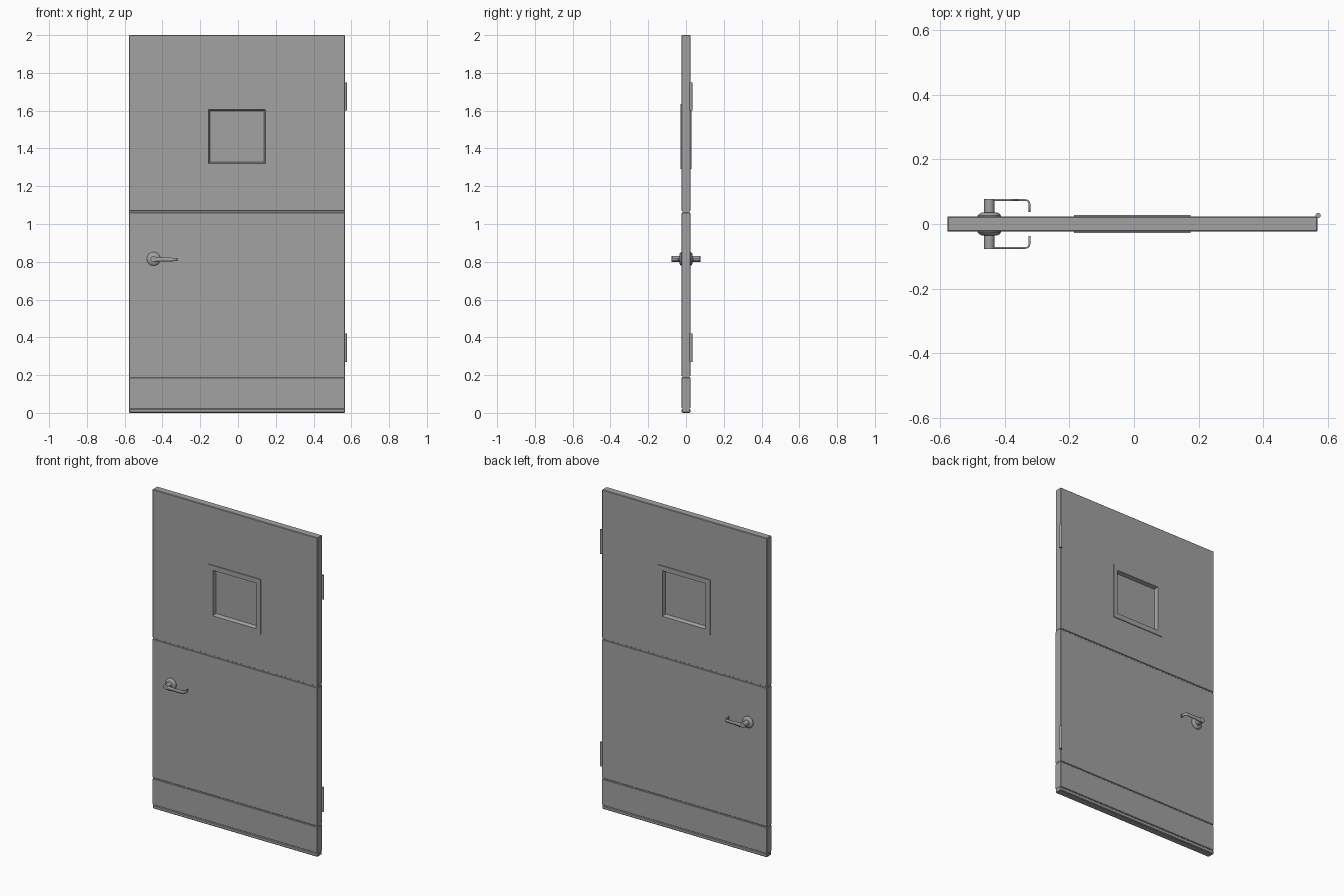
import bpy, bmesh, math
from mathutils import Matrix

cube = bpy.data.objects.get("Cube")
if cube:
    bpy.data.objects.remove(cube, do_unlink=True)

grey = bpy.data.materials.new("door grey")
grey.use_nodes = True
colour = (0.36, 0.36, 0.36, 1)
grey.diffuse_color = colour
grey.node_tree.nodes["Principled BSDF"].inputs["Base Color"].default_value = colour

X0, X1, HALF = -0.577, 0.567, 0.023      # leaf sides and half thickness


def finish(name, bm, bevel=0.0, smooth=False):
    bmesh.ops.recalc_face_normals(bm, faces=bm.faces)
    mesh = bpy.data.meshes.new(name)
    bm.to_mesh(mesh)
    bm.free()
    mesh.materials.append(grey)
    ob = bpy.data.objects.new(name, mesh)
    bpy.context.collection.objects.link(ob)
    if bevel:
        mod = ob.modifiers.new("Bevel", 'BEVEL')
        mod.width, mod.segments, mod.limit_method = bevel, 1, 'ANGLE'
    if smooth:
        bpy.ops.object.select_all(action='DESELECT')
        ob.select_set(True)
        bpy.context.view_layer.objects.active = ob
        bpy.ops.object.shade_smooth_by_angle(angle=math.radians(35))
    return ob


def box(name, x0, x1, y0, y1, z0, z1, bevel=0.0):
    bm = bmesh.new()
    m = Matrix.Translation(((x0 + x1) / 2, (y0 + y1) / 2, (z0 + z1) / 2))
    bmesh.ops.create_cube(bm, size=1, matrix=m @ Matrix.Diagonal((x1 - x0, y1 - y0, z1 - z0, 1)))
    return finish(name, bm, bevel)


def ring(name, loops, bevel=0.0):
    """Closed rectangular ring: each loop is (x0, x1, z0, z1, y)."""
    bm = bmesh.new()
    rows = [[bm.verts.new((x, y, z)) for x, z in ((a, c), (b, c), (b, d), (a, d))]
            for a, b, c, d, y in loops]
    for i, row in enumerate(rows):
        nxt = rows[(i + 1) % len(rows)]
        for k in range(4):
            j = (k + 1) % 4
            bm.faces.new((row[k], row[j], nxt[j], nxt[k]))
    return finish(name, bm, bevel)


def lathe(name, profile, matrix, steps=32):
    """Turn (radius, height) points around z, then place the result."""
    bm = bmesh.new()
    verts = [bm.verts.new((r, 0, h)) for r, h in profile]
    edges = [bm.edges.new(p) for p in zip(verts, verts[1:])]
    bmesh.ops.spin(bm, geom=verts + edges, cent=(0, 0, 0), axis=(0, 0, 1),
                   angle=2 * math.pi, steps=steps)
    bmesh.ops.remove_doubles(bm, verts=bm.verts, dist=1e-5)
    bm.transform(matrix)
    return finish(name, bm, smooth=True)


# Leaf: panels separated by shallow grooves over a recessed core
box("bottom_rail", X0, X1, -HALF, HALF, 0, 0.022, 0.004)
box("kick_panel", X0, X1, -HALF, HALF, 0.025, 0.188, 0.002)
box("lower_panel", X0, X1, -HALF, HALF, 0.194, 1.061, 0.002)
box("leaf_core", X0 + 0.001, X1 - 0.001, -HALF + 0.005, HALF - 0.005, 0.01, 1.2)
hole = (-0.157, 0.147, 1.319, 1.608)
leaf = (X0, X1, 1.069, 2.0)
ring("upper_panel", [leaf + (-HALF,), leaf + (HALF,), hole + (HALF,), hole + (-HALF,)], 0.003)

# Window: a raised frame with a sloping reveal on each face, and a pane between
outer, inner, lip = (-0.186, 0.174, 1.29, 1.636), (-0.155, 0.145, 1.321, 1.606), (-0.148, 0.138, 1.328, 1.599)
for side, s in (("front", -1), ("back", 1)):
    ring(side + "_window_frame", [outer + (s * 0.018,), outer + (s * 0.028,),
                                  inner + (s * 0.028,), lip + (s * 0.003,)])
box("window_pane", -0.156, 0.146, -0.004, 0.004, 1.32, 1.607)

# Hinge knuckles on the back edge
for name, z in (("lower_hinge", 0.27), ("upper_hinge", 1.60)):
    lathe(name, [(0, 0), (0.008, 0), (0.008, 0.15), (0, 0.15)],
          Matrix.Translation((0.569, 0.026, z)), 16)

# Lever handles: rosette, post and bent flat lever on both faces
HX, HZ = -0.447, 0.815
bend = [(-0.335 + 0.012 * math.sin(t * math.pi / 8), 0.062 + 0.012 * math.cos(t * math.pi / 8))
        for t in range(5)]
path = [(HX, 0.074), (-0.425, 0.074), (-0.40, 0.074)] + bend + [(-0.323, 0.037)]
heights = [0.013, 0.013, 0.0105] + [0.009] * 6
for side, s in (("front", -1), ("back", 1)):
    place = Matrix.Translation((HX, 0, HZ)) @ Matrix.Rotation(-s * math.pi / 2, 4, 'X')
    lathe(side + "_rosette", [(0, 0.02), (0.036, 0.02), (0.036, 0.026), (0.032, 0.031),
                              (0.024, 0.035), (0.0, 0.037)], place)
    lathe(side + "_handle_post", [(0, 0.03), (0.016, 0.03), (0.016, 0.077), (0, 0.077)], place)
    bm = bmesh.new()
    rows = [[bm.verts.new((x, s * y, 0.812 + d * h)) for d in (-1, 1)]
            for (x, y), h in zip(path, heights)]
    for a, b in zip(rows, rows[1:]):
        bm.faces.new((a[0], b[0], b[1], a[1]))
    lever = finish(side + "_lever", bm, smooth=True)
    mod = lever.modifiers.new("Thickness", 'SOLIDIFY')
    mod.thickness, mod.offset = 0.005, 0
